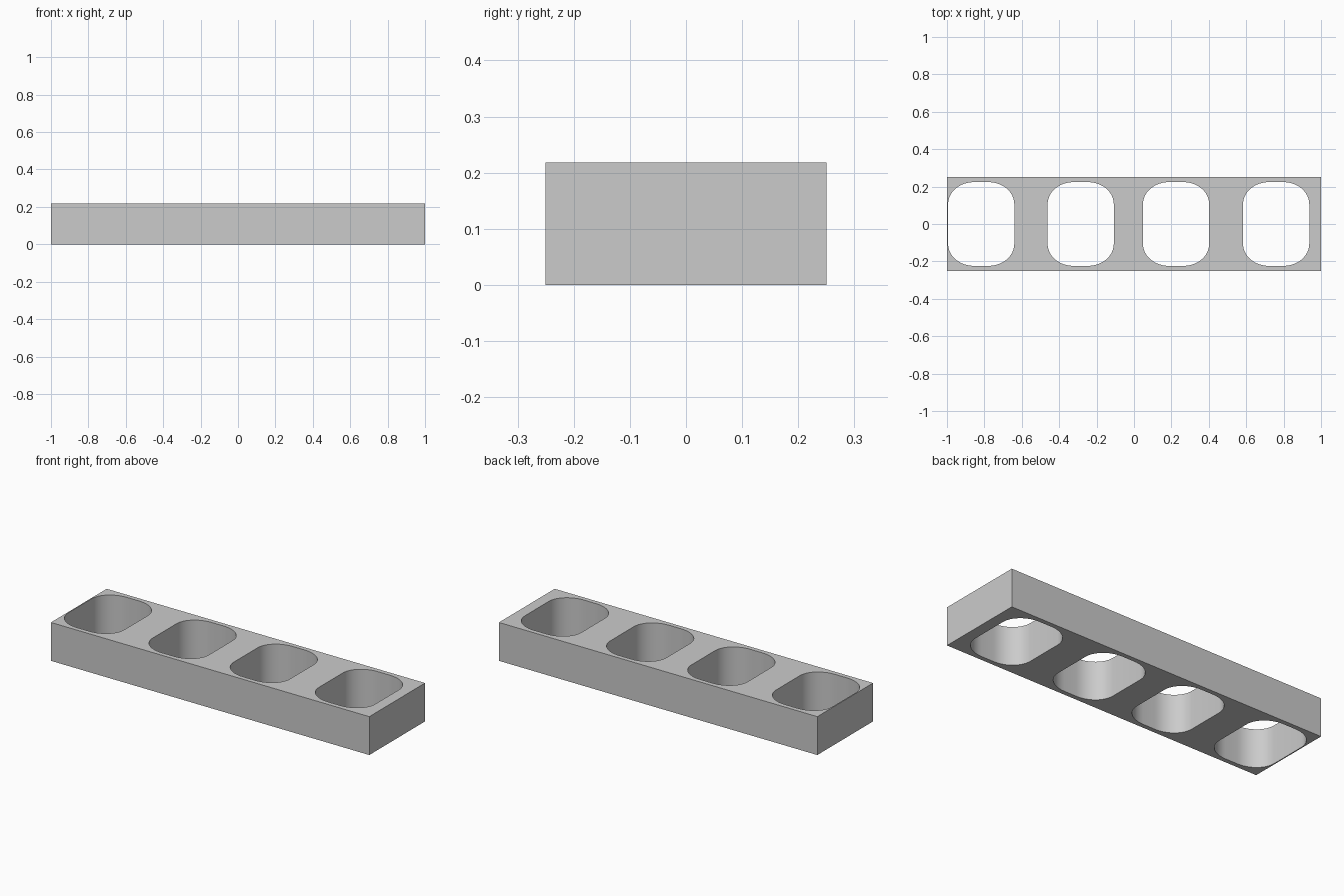
import bpy, bmesh
from math import sin, cos, pi, radians
from mathutils import Vector, Matrix

default = bpy.data.objects.get("Cube")
if default:
    bpy.data.objects.remove(default, do_unlink=True)

LENGTH, DEPTH, HEIGHT = 2.0, 0.5, 0.218
HOLE_CENTRES = (-0.817, -0.285, 0.225, 0.76)
HALF_X, HALF_Y = 0.177, 0.224      # half size of a hole
ROUND_X, ROUND_Y = 0.138, 0.118    # elliptical corner radii
STEPS = 12

grey = bpy.data.materials.new("light grey")
grey.use_nodes = True
colour = (0.6, 0.6, 0.6, 1)
grey.diffuse_color = colour
grey.node_tree.nodes["Principled BSDF"].inputs["Base Color"].default_value = colour


def make_object(name, bm):
    mesh = bpy.data.meshes.new(name)
    bmesh.ops.recalc_face_normals(bm, faces=bm.faces)
    bm.to_mesh(mesh)
    bm.free()
    mesh.materials.append(grey)
    obj = bpy.data.objects.new(name, mesh)
    bpy.context.collection.objects.link(obj)
    return obj


def hole_outline(cx):
    """Rounded rectangle, one elliptical arc per corner."""
    points = []
    for corner, (sx, sy) in enumerate(((1, 1), (-1, 1), (-1, -1), (1, -1))):
        for i in range(STEPS + 1):
            a = (corner + i / STEPS) * pi / 2
            points.append((cx + sx * (HALF_X - ROUND_X) + ROUND_X * cos(a),
                           sy * (HALF_Y - ROUND_Y) + ROUND_Y * sin(a)))
    return points


# Solid bar
bm = bmesh.new()
size = Matrix.Diagonal((LENGTH, DEPTH, HEIGHT, 1))
bmesh.ops.create_cube(bm, size=1, matrix=Matrix.Translation((0, 0, HEIGHT / 2)) @ size)
bar = make_object("bar_with_holes", bm)

# Cutter with one prism per hole
bm = bmesh.new()
for cx in HOLE_CENTRES:
    base = bm.faces.new([bm.verts.new((x, y, -0.1)) for x, y in hole_outline(cx)])
    side = bmesh.ops.extrude_face_region(bm, geom=[base], use_keep_orig=True)
    top = [v for v in side["geom"] if isinstance(v, bmesh.types.BMVert)]
    bmesh.ops.translate(bm, verts=top, vec=Vector((0, 0, HEIGHT + 0.2)))
cutter = make_object("hole_cutter", bm)
cutter.hide_render = True

# Cut the holes, then discard the cutter
cut = bar.modifiers.new("holes", 'BOOLEAN')
cut.operation = 'DIFFERENCE'
cut.solver = 'EXACT'
cut.object = cutter
bpy.ops.object.select_all(action='DESELECT')
bar.select_set(True)
bpy.context.view_layer.objects.active = bar
bpy.ops.object.modifier_apply(modifier=cut.name)
bpy.data.objects.remove(cutter, do_unlink=True)

# Smooth hole walls, sharp rims
bpy.ops.object.shade_smooth_by_angle(angle=radians(30))
